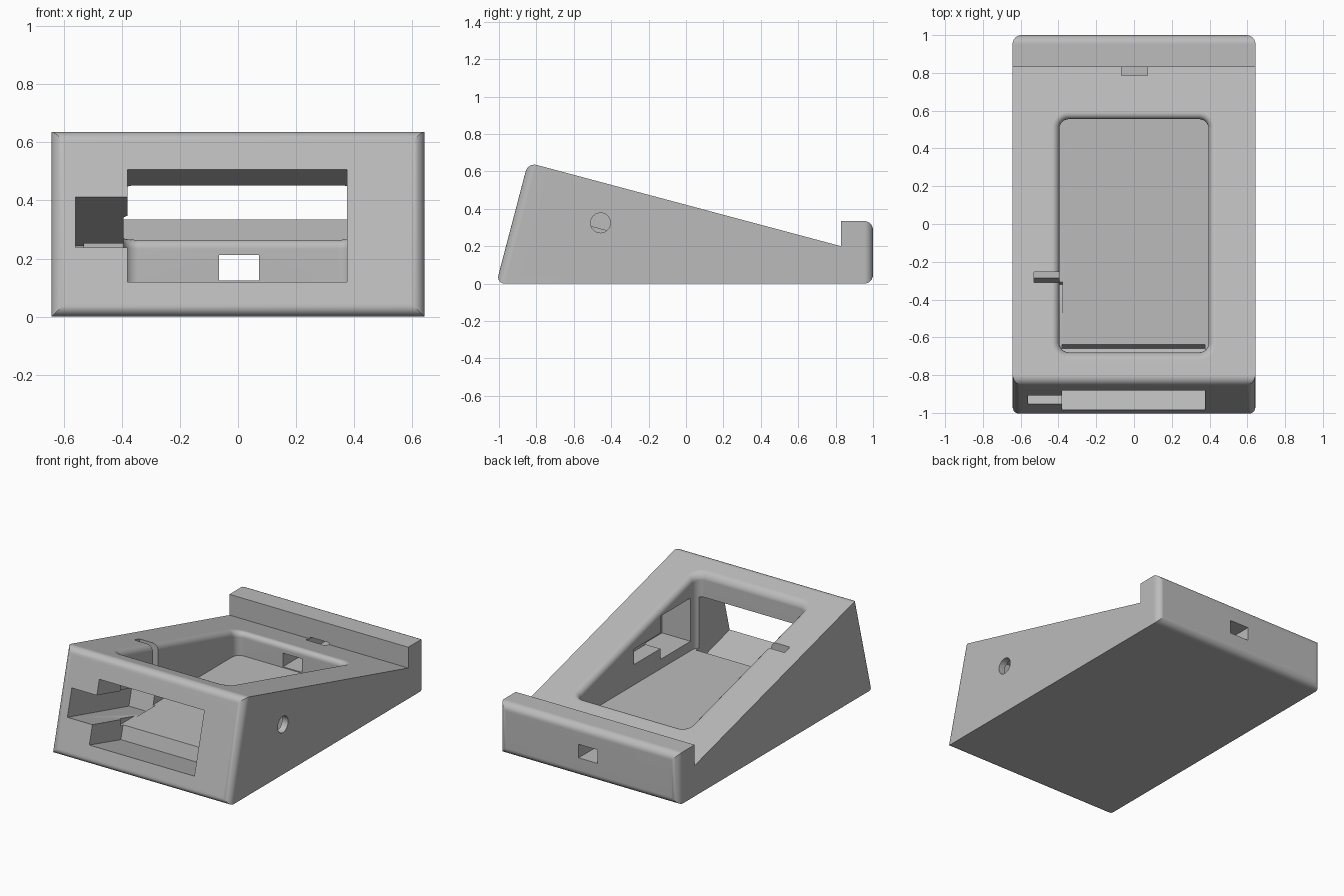
import bpy, bmesh, math

cube = bpy.data.objects.get("Cube")
if cube:
    bpy.data.objects.remove(cube, do_unlink=True)

grey = bpy.data.materials.new("matte_grey")
grey.use_nodes = True
colour = (0.5, 0.5, 0.5, 1)
grey.diffuse_color = colour
grey.node_tree.nodes["Principled BSDF"].inputs["Base Color"].default_value = colour

TILT = 0.267          # fall of the sloping top per unit of y


def slope_z(y):
    return 0.2 + TILT * (0.83 - y)


def add_object(name, bm):
    bmesh.ops.recalc_face_normals(bm, faces=bm.faces)
    mesh = bpy.data.meshes.new(name)
    bm.to_mesh(mesh)
    bm.free()
    ob = bpy.data.objects.new(name, mesh)
    bpy.context.collection.objects.link(ob)
    mesh.materials.append(grey)
    return ob


def prism(points, axis, lo, hi):
    """Extrude a flat outline along x (outline in y, z) or z (outline in x, y)."""
    bm = bmesh.new()
    place = (lambda a, b: (lo, a, b)) if axis == "x" else (lambda a, b: (a, b, lo))
    face = bm.faces.new([bm.verts.new(place(a, b)) for a, b in points])
    ext = bmesh.ops.extrude_face_region(bm, geom=[face])
    move = (hi - lo, 0, 0) if axis == "x" else (0, 0, hi - lo)
    verts = [g for g in ext["geom"] if isinstance(g, bmesh.types.BMVert)]
    bmesh.ops.translate(bm, vec=move, verts=verts)
    bmesh.ops.recalc_face_normals(bm, faces=bm.faces)
    return bm


def box(x0, x1, y0, y1, z0, z1):
    return prism([(y0, z0), (y1, z0), (y1, z1), (y0, z1)], "x", x0, x1)


def round_edges(bm, edges, size, segments=6):
    bmesh.ops.bevel(bm, geom=edges, offset=size, segments=segments,
                    profile=0.5, affect="EDGES", clamp_overlap=True)


def cut(target, name, bm):
    cutter = add_object(name, bm)
    cutter.hide_render = True
    mod = target.modifiers.new(name, "BOOLEAN")
    mod.operation, mod.solver, mod.object = "DIFFERENCE", "EXACT", cutter
    bpy.context.view_layer.objects.active = target
    bpy.ops.object.modifier_apply(modifier=mod.name)
    bpy.data.objects.remove(cutter, do_unlink=True)


# Wedge body with a raised lip, rounded around its front and back faces
profile = [(-1.015, 0), (1, 0), (1, 0.335), (0.83, 0.335),
           (0.83, 0.2), (-0.845, slope_z(-0.845))]
bm = prism(profile, "x", -0.643, 0.643)
bm.normal_update()
ends = [f for f in bm.faces if abs(f.normal.y) > 0.9 and
        (f.calc_center_median().y < -0.5 or f.calc_center_median().y > 0.95)]
round_edges(bm, list({e for f in ends for e in f.edges}), 0.048)
body = add_object("wedge_stand", bm)

# Deep pocket with rounded upright corners
bm = prism([(-0.395, -0.68), (0.395, -0.68), (0.395, 0.555), (-0.395, 0.555)],
           "z", 0.118, 0.9)
round_edges(bm, [e for e in bm.edges
                 if abs(e.verts[0].co.z - e.verts[1].co.z) > 0.1], 0.05)
cut(body, "pocket", bm)

# Soft rim around the pocket mouth
bm = bmesh.new()
bm.from_mesh(body.data)


def on_rim(v):
    return (abs(v.co.z - slope_z(v.co.y)) < 0.002 and abs(v.co.x) < 0.42
            and -0.7 < v.co.y < 0.58)


round_edges(bm, [e for e in bm.edges if all(on_rim(v) for v in e.verts)], 0.04, 5)
bm.to_mesh(body.data)
bm.free()

# Tilted front slot and the side channel beside it
cut(body, "front_slot", prism(
    [(-1.07, 0.142), (-0.66, 0.03), (-0.56, 0.42), (-0.974, 0.532)],
    "x", -0.38, 0.375))
cut(body, "side_channel", prism(
    [(-1.04, 0.262), (-0.32, 0.07), (-0.275, 0.243), (-1.0, 0.437)],
    "x", -0.56, -0.379))

# Small notch through the top into the pocket wall
cut(body, "top_notch", box(-0.53, -0.385, -0.31, -0.255, 0.2, 0.7))

# Recess in the opposite wall with a low ledge, reached by a round hole
cut(body, "wall_recess", box(0.38, 0.6, -0.61, -0.3, 0.18, 0.46))
cut(body, "wall_ledge", box(0.37, 0.5, -0.32, -0.03, 0.25, 0.35))
bm = prism([(-0.457 + 0.053 * math.cos(math.tau * i / 32),
             0.325 + 0.053 * math.sin(math.tau * i / 32)) for i in range(32)],
           "x", 0.55, 0.75)
cut(body, "round_hole", bm)

# Cable passage through the lip
cut(body, "cable_hole", box(-0.065, 0.072, 0.53, 1.1, 0.124, 0.212))

# Smooth fillets, crisp edges
bpy.ops.object.select_all(action="DESELECT")
body.select_set(True)
bpy.context.view_layer.objects.active = body
bpy.ops.object.shade_smooth_by_angle(angle=math.radians(30))
weighted = body.modifiers.new("even_shading", "WEIGHTED_NORMAL")
weighted.keep_sharp = True
